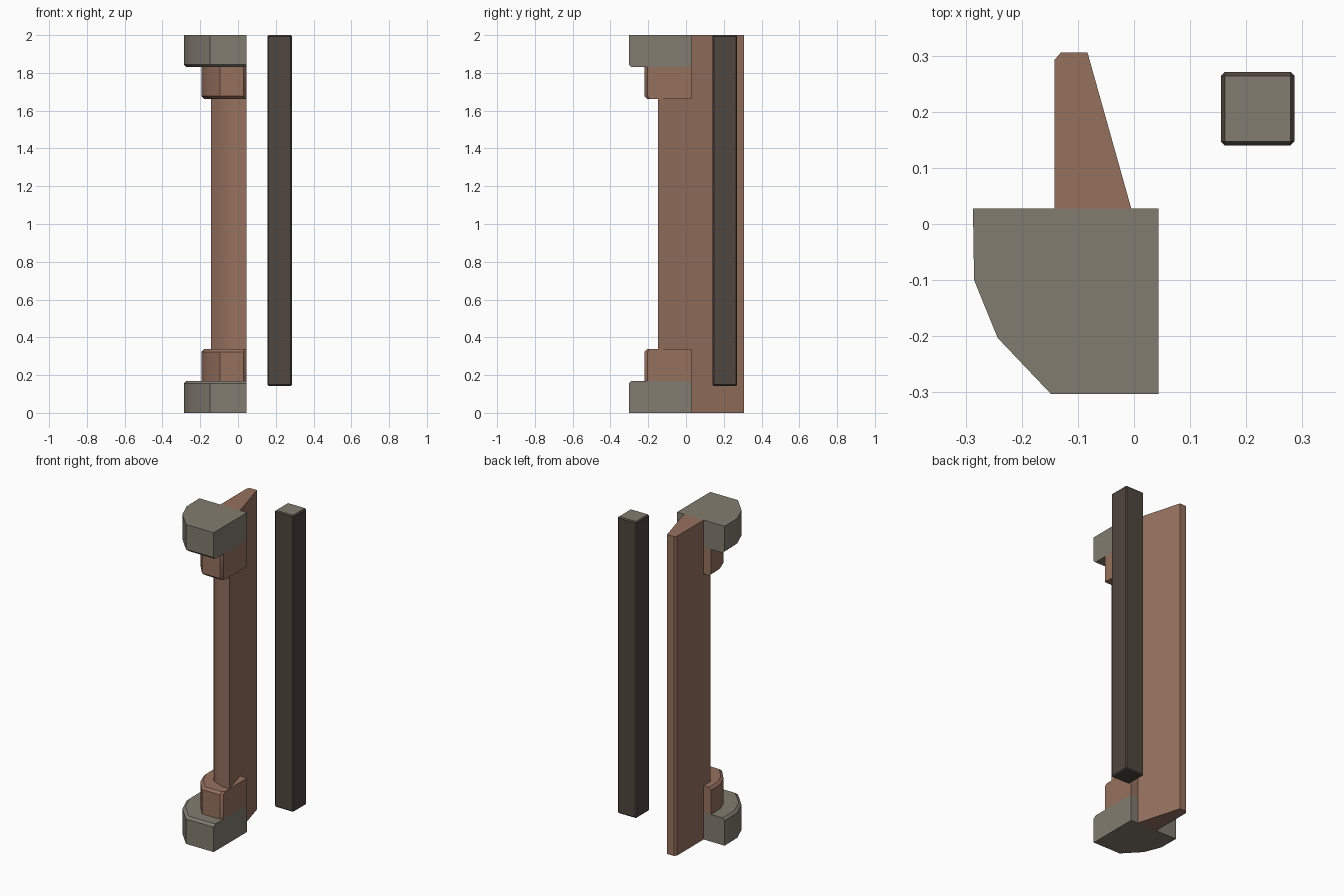
import bpy, bmesh, math
from mathutils import Vector

if "Cube" in bpy.data.objects:
    bpy.data.objects.remove(bpy.data.objects["Cube"])


def material(name, colour):
    m = bpy.data.materials.new(name)
    m.diffuse_color = (*colour, 1)
    m.use_nodes = True
    m.node_tree.nodes["Principled BSDF"].inputs["Base Color"].default_value = m.diffuse_color
    return m


brown = material("brown stone", (0.305, 0.165, 0.114))
grey = material("grey stone", (0.223, 0.202, 0.162))
dark = material("dark metal", (0.080, 0.061, 0.050))

BACK, SIDE = 0.028, 0.044   # flat back and flat right side shared by the column parts


def finish(bm, name, mats, smooth=True):
    bmesh.ops.recalc_face_normals(bm, faces=bm.faces[:])
    me = bpy.data.meshes.new(name)
    bm.to_mesh(me)
    bm.free()
    ob = bpy.data.objects.new(name, me)
    bpy.context.collection.objects.link(ob)
    for m in mats:
        me.materials.append(m)
    if smooth:
        bpy.ops.object.select_all(action='DESELECT')
        ob.select_set(True)
        bpy.context.view_layer.objects.active = ob
        bpy.ops.object.shade_smooth_by_angle(angle=math.radians(35))
    return ob


def prism(name, pts, rings, mat, smooth=True):
    """Stack copies of a profile; each ring is (z, scale about the flat corner)."""
    bm = bmesh.new()
    loops = [[bm.verts.new((SIDE + (x - SIDE) * s, BACK + (y - BACK) * s, z))
              for x, y in pts] for z, s in rings]
    n = len(pts)
    for a, b in zip(loops, loops[1:]):
        for i in range(n):
            j = (i + 1) % n
            bm.faces.new((a[i], a[j], b[j], b[i]))
    bm.faces.new(loops[0][::-1])
    bm.faces.new(loops[-1])
    return finish(bm, name, [mat], smooth)


# Profiles seen from above
slab = [(-0.287, BACK), (-0.285, -0.10), (-0.243, -0.203), (-0.148, -0.303),
        (SIDE, -0.303), (SIDE, BACK)]
block = [(-0.194, BACK), (-0.192, -0.064), (-0.163, -0.139), (-0.095, -0.22),
         (0.03, -0.22), (SIDE, -0.205), (SIDE, BACK)]
shaft = [(-0.142, BACK), (-0.142, -0.04), (-0.087, -0.115), (-0.008, -0.147),
         (SIDE, -0.147), (-0.005, BACK)]
wing = [(-0.142, BACK), (-0.142, 0.292), (-0.130, 0.306), (-0.083, 0.306),
        (-0.005, BACK)]

# Column shaft and the tapering wing wall behind it
prism("column_shaft", shaft, [(0.30, 1), (1.70, 1)], brown)
prism("wing_wall", wing, [(0, 1), (2, 1)], brown, smooth=False)

# Stepped base and mirrored capital, each with a chamfered rim facing the shaft
for label, flip in (("base", False), ("capital", True)):
    for part, pts, z0, z1, s, mat in (("slab", slab, 0.0, 0.17, 0.955, grey),
                                      ("block", block, 0.17, 0.337, 0.94, brown)):
        rings = [(z0, 1), (z1 - 0.014, 1), (z1, s)]
        if flip:
            rings = [(2 - z, k) for z, k in rings]
        prism(f"{label}_{part}", pts, rings, mat)

# Free-standing dark post with bevelled edges and a grey top
bm = bmesh.new()
bmesh.ops.create_cube(bm, size=1)
bmesh.ops.scale(bm, vec=(0.131, 0.131, 1.857), verts=bm.verts[:])
bmesh.ops.translate(bm, vec=Vector((0.2205, 0.2055, 1.0715)), verts=bm.verts[:])
bmesh.ops.bevel(bm, geom=bm.edges[:], offset=0.007, segments=1, affect='EDGES')
bm.normal_update()
for f in bm.faces:
    f.material_index = 1 if f.normal.z > 0.9 else 0
finish(bm, "post", [dark, grey], smooth=False)
